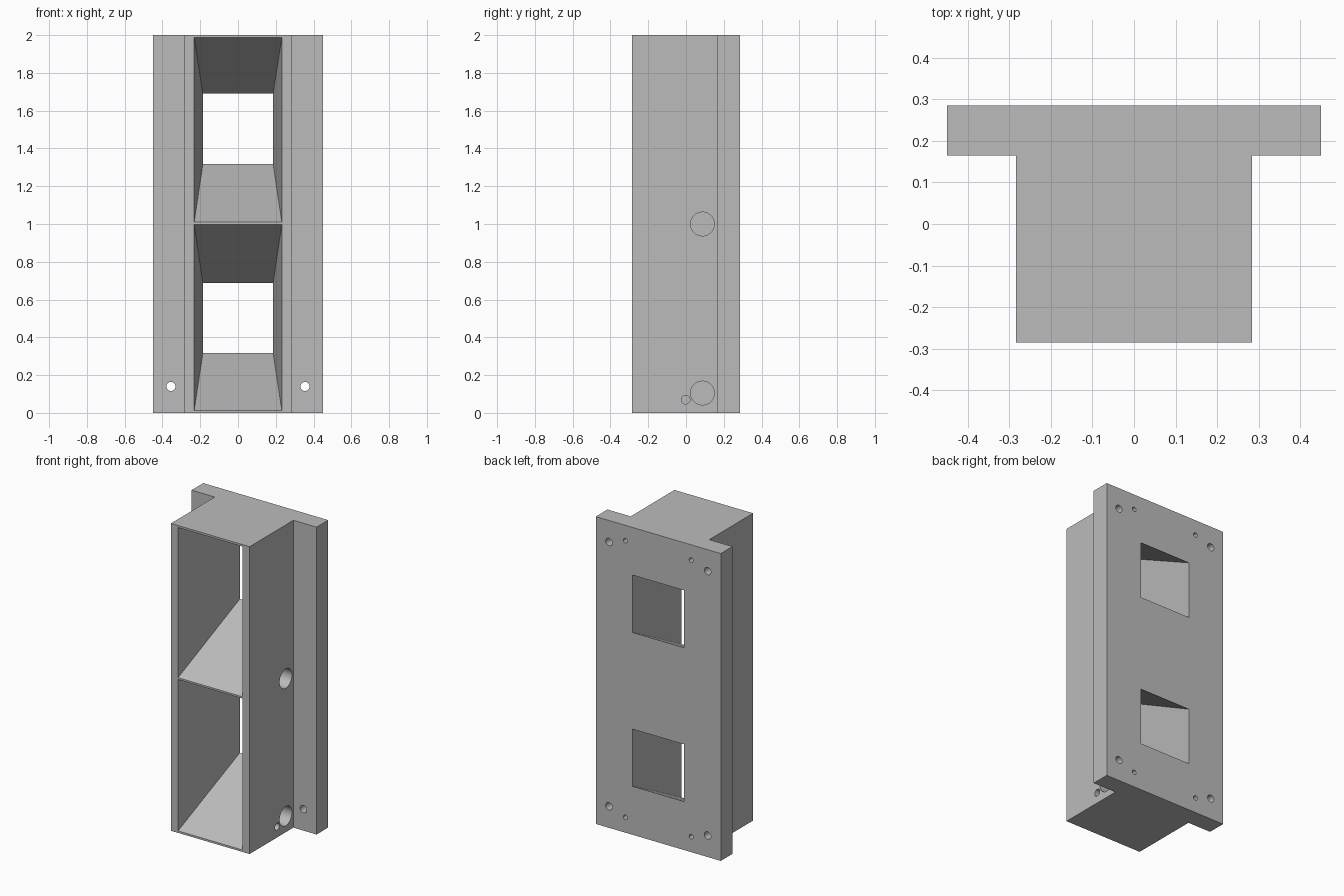
import bpy
import bmesh
import math
from mathutils import Matrix, Vector

cube = bpy.data.objects.get("Cube")
if cube:
    bpy.data.objects.remove(cube, do_unlink=True)

FRONT, BACK, HEIGHT = -0.285, 0.285, 2.0
BOX_X, FLANGE_X, FLANGE_Y = 0.283, 0.45, 0.165

grey = bpy.data.materials.new("plain_grey")
grey.use_nodes = True
colour = (0.5, 0.5, 0.5, 1)
grey.diffuse_color = colour
grey.node_tree.nodes["Principled BSDF"].inputs["Base Color"].default_value = colour


def make_object(name, bm):
    bmesh.ops.recalc_face_normals(bm, faces=bm.faces)
    mesh = bpy.data.meshes.new(name)
    bm.to_mesh(mesh)
    bm.free()
    mesh.materials.append(grey)
    obj = bpy.data.objects.new(name, mesh)
    bpy.context.collection.objects.link(obj)
    return obj


def cut(target, bm):
    """Subtract a closed shape from the target and discard the cutter."""
    cutter = make_object("cutter", bm)
    cutter.hide_render = True
    mod = target.modifiers.new("cut", "BOOLEAN")
    mod.operation, mod.solver, mod.object = "DIFFERENCE", "EXACT", cutter
    bpy.context.view_layer.objects.active = target
    bpy.ops.object.modifier_apply(modifier=mod.name)
    bpy.data.objects.remove(cutter, do_unlink=True)


def drill(target, start, end, radius):
    """Round hole between two points."""
    a, b = Vector(start), Vector(end)
    turn = (b - a).to_track_quat("Z", "Y").to_matrix().to_4x4()
    bm = bmesh.new()
    bmesh.ops.create_cone(bm, cap_ends=True, segments=32, radius1=radius,
                          radius2=radius, depth=(b - a).length,
                          matrix=Matrix.Translation((a + b) / 2) @ turn)
    cut(target, bm)


def funnel(front, back):
    """Tapered opening; each end is (half width, bottom, top)."""
    bm = bmesh.new()
    rings = []
    for t in (-0.005, 1.005):
        w, lo, hi = (f + (b - f) * t for f, b in zip(front, back))
        y = FRONT + (BACK - FRONT) * t
        rings.append([bm.verts.new((x, y, z)) for x, z in
                      ((-w, lo), (w, lo), (w, hi), (-w, hi))])
    for ring in rings:
        bm.faces.new(ring)
    for i in range(4):
        j = (i + 1) % 4
        bm.faces.new((rings[0][i], rings[0][j], rings[1][j], rings[1][i]))
    return bm


# Housing: deep box with a wide mounting flange at the back
half = [(BOX_X, FRONT), (BOX_X, FLANGE_Y), (FLANGE_X, FLANGE_Y), (FLANGE_X, BACK)]
outline = half + [(-x, y) for x, y in reversed(half)]
bm = bmesh.new()
base = bm.faces.new([bm.verts.new((x, y, 0)) for x, y in outline])
top = bmesh.ops.extrude_face_region(bm, geom=[base], use_keep_orig=True)["geom"]
bmesh.ops.translate(bm, vec=(0, 0, HEIGHT),
                    verts=[v for v in top if isinstance(v, bmesh.types.BMVert)])
housing = make_object("housing", bm)

# Two funnel openings narrowing towards the back
cut(housing, funnel((0.232, 0.013, 0.998), (0.186, 0.316, 0.688)))
cut(housing, funnel((0.232, 1.01, 1.987), (0.186, 1.317, 1.69)))

# Flange screw holes (the lower pair goes right through) and small pin holes
for side in (-1, 1):
    for z, depth in ((0.14, 0.14), (1.86, 0.08)):
        x = side * 0.355
        drill(housing, (x, BACK + 0.01, z), (x, BACK - depth, z), 0.024)
    for z in (0.1, 1.9):
        x = side * 0.237
        drill(housing, (x, BACK + 0.01, z), (x, BACK - 0.08, z), 0.015)

# Cable holes in the left side
for y, z, radius in ((0.087, 1.0, 0.063), (0.087, 0.105, 0.063), (-0.002, 0.07, 0.023)):
    drill(housing, (BOX_X + 0.01, y, z), (0.0, y, z), radius)

bpy.ops.object.select_all(action="DESELECT")
housing.select_set(True)
bpy.context.view_layer.objects.active = housing
bpy.ops.object.shade_smooth_by_angle(angle=math.radians(30))
